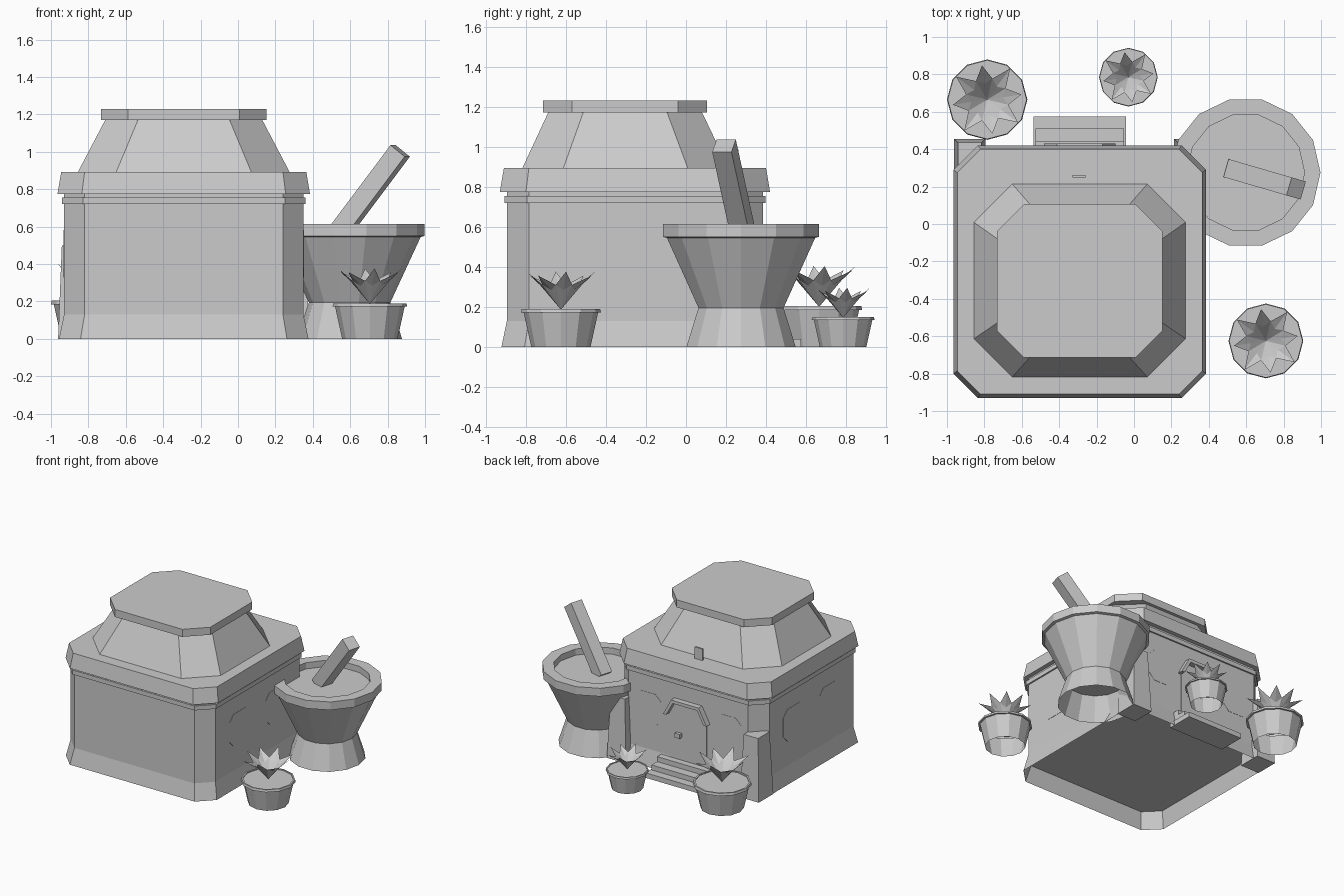
import bpy, bmesh, math
from mathutils import Vector

if "Cube" in bpy.data.objects:
    bpy.data.objects.remove(bpy.data.objects["Cube"])

grey = bpy.data.materials.new("plain_grey")
grey.use_nodes = True
COLOUR = (0.6, 0.6, 0.6, 1)
grey.diffuse_color = COLOUR
grey.node_tree.nodes["Principled BSDF"].inputs["Base Color"].default_value = COLOUR

CX, CY = -0.29, -0.255      # centre of the building
WALL = 0.64                 # half width of the walls


def finish(name, bm, fix=True):
    if fix:
        bmesh.ops.recalc_face_normals(bm, faces=bm.faces)
    mesh = bpy.data.meshes.new(name)
    bm.to_mesh(mesh)
    bm.free()
    mesh.materials.append(grey)
    obj = bpy.data.objects.new(name, mesh)
    bpy.context.collection.objects.link(obj)
    return obj


def loft(name, rings, bottom=True):
    """Join equal rings of points with quads and cap the ends."""
    bm = bmesh.new()
    loops = [[bm.verts.new(p) for p in ring] for ring in rings]
    n = len(loops[0])
    for low, high in zip(loops, loops[1:]):
        for i in range(n):
            j = (i + 1) % n
            bm.faces.new((low[i], low[j], high[j], high[i]))
    if bottom:
        bm.faces.new(loops[0][::-1])
    bm.faces.new(loops[-1])
    return finish(name, bm)


def chamfered(hx, hy, c):
    """Outline of a rectangle with cut corners."""
    return [(hx - c, -hy), (hx, c - hy), (hx, hy - c), (hx - c, hy),
            (c - hx, hy), (-hx, hy - c), (-hx, c - hy), (c - hx, -hy)]


def octagon(half, c, z, cy=CY, half_y=None):
    return [(CX + x, cy + y, z) for x, y in chamfered(half, half_y or half, c)]


def circle(x, y, r, z, n):
    return [(x + r * math.cos(math.tau * i / n), y + r * math.sin(math.tau * i / n), z)
            for i in range(n)]


def box(name, x, y, z):
    rings = [[(x[0], y[0], h), (x[1], y[0], h), (x[1], y[1], h), (x[0], y[1], h)] for h in z]
    return loft(name, rings)


# Building: flared plinth hollow underneath, walls, trim band, cornice, tapered roof, cap
loft("walls", [octagon(0.635, 0.11, 0.13), octagon(0.667, 0.115, 0),
               octagon(WALL, 0.11, 0.13), octagon(WALL, 0.11, 0.8)])
loft("trim_band", [octagon(0.652, 0.112, z) for z in (0.72, 0.755)])
loft("cornice", [octagon(0.675, 0.13, 0.775), octagon(0.655, 0.125, 0.893)])
loft("roof", [octagon(0.567, 0.205, 0.89, -0.302, 0.517),
              octagon(0.42, 0.175, 1.17, -0.304, 0.385)])
loft("roof_cap", [octagon(0.443, 0.145, z, -0.304, 0.41) for z in (1.17, 1.23)])

# Square tapered piers at the two back corners
for side, name in ((-1, "right"), (1, "left")):
    rings = []
    for inset, z in ((0, 0), (0.02, 0.5)):
        a, b = CX + side * (0.505 + inset), CX + side * (0.672 - inset)
        y0, y1 = 0.27 + inset, 0.455 - inset
        rings.append([(a, y0, z), (b, y0, z), (b, y1, z), (a, y1, z)])
    loft("back_pier_" + name, rings)


# Windows: thin plates with cut corners on the side and back walls
def window(name, centre, across, normal, half=0.127):
    rings = [[centre + across * u + Vector((0, 0, v)) + normal * d
              for u, v in chamfered(half, 0.127, 0.05)] for d in (-0.002, 0.002)]
    loft(name, rings)


for side, name in ((-1, "right"), (1, "left")):
    for off in (-0.228, 0.228):
        window("side_window_" + name, Vector((CX + side * WALL, CY + off, 0.455)),
               Vector((0, 1, 0)), Vector((side, 0, 0)))
    window("back_window_" + name, Vector((CX + side * 0.355, CY + WALL, 0.455)),
           Vector((1, 0, 0)), Vector((0, 1, 0)), 0.115)

# Door with arched hood and handle
BACK = CY + WALL
door = [(-0.165, 0.1), (0.165, 0.1), (0.165, 0.48), (0.11, 0.57), (-0.11, 0.57), (-0.165, 0.48)]
loft("door", [[(CX + x, y, z) for x, z in door] for y in (BACK - 0.01, BACK + 0.004)])
hood = [(-0.192, 0.47), (-0.122, 0.6), (0.122, 0.6), (0.192, 0.47),
        (0.165, 0.47), (0.108, 0.575), (-0.108, 0.575), (-0.165, 0.47)]
loft("door_hood", [[(CX + x, y, z) for x, z in hood] for y in (BACK - 0.01, BACK + 0.045)])
box("door_handle", (-0.235, -0.19), (BACK, BACK + 0.03), (0.3, 0.335))

# Entrance steps
for i, (half, depth) in enumerate(((0.247, 0.575), (0.237, 0.51), (0.237, 0.44))):
    box("entrance_step", (CX - half, CX + half), (0.36, depth), (0.04 * i, 0.04 * i + 0.04))

# Blank plaque above the entrance
box("roof_plaque", (-0.33, -0.26), (0.248, 0.262), (0.89, 0.985))

# Mortar: foot hollow underneath, bowl, rim and shallow hollow
MX, MY = 0.597, 0.275
profile = [(0.212, 0.19), (0.28, 0), (0.218, 0.195), (0.38, 0.545), (0.4, 0.55),
           (0.4, 0.615), (0.315, 0.615), (0.315, 0.565)]
loft("mortar", [circle(MX, MY, r, z, 14) for r, z in profile])

# Pestle: a leaning square bar
low, tip = Vector((0.53, 0.288, 0.555)), Vector((0.867, 0.19, 1.005))
axis = (tip - low).normalized()
wide = axis.cross(Vector((0, 0, 1))).normalized() * 0.05
deep = axis.cross(wide).normalized() * 0.05
loft("pestle", [[p + wide * a + deep * b for a, b in ((1, 1), (-1, 1), (-1, -1), (1, -1))]
                for p in (low, tip)])


# Potted plants: open-bottomed pot with a star of spreading pointed leaves
def potted_plant(name, x, y, r, turn):
    pot = [(0.74, 0), (0.93, 0.86), (1, 0.86), (0.98, 0.95), (0.92, 0.95), (0.92, 0.92)]
    loft(name + "_pot", [circle(x, y, r * a, r * h, 12) for a, h in pot], bottom=False)
    bm = bmesh.new()
    leaves = 8

    def point(step, reach, height):
        a = turn + math.tau * step / leaves
        return bm.verts.new((x + r * reach * math.cos(a), y + r * reach * math.sin(a), r * height))

    heart = bm.verts.new((x, y, r * 0.93))
    valleys = [point(i + 0.5, 0.54, 1.55) for i in range(leaves)]
    for i in range(leaves):
        rib = point(i, 0.4, 1.42)
        end = point(i, 0.96, 1.78) if i % 2 else point(i, 0.86, 1.88)
        for a, b in ((valleys[i - 1], rib), (rib, valleys[i])):
            bm.faces.new((heart, a, b))
        bm.faces.new((valleys[i - 1], end, rib))
        bm.faces.new((rib, end, valleys[i]))
    finish(name + "_leaves", bm, fix=False)


potted_plant("front_plant", 0.705, -0.625, 0.2, 0.15)
potted_plant("back_right_plant", -0.785, 0.665, 0.215, 0.15)
potted_plant("back_plant", -0.03, 0.785, 0.157, 0.15)
